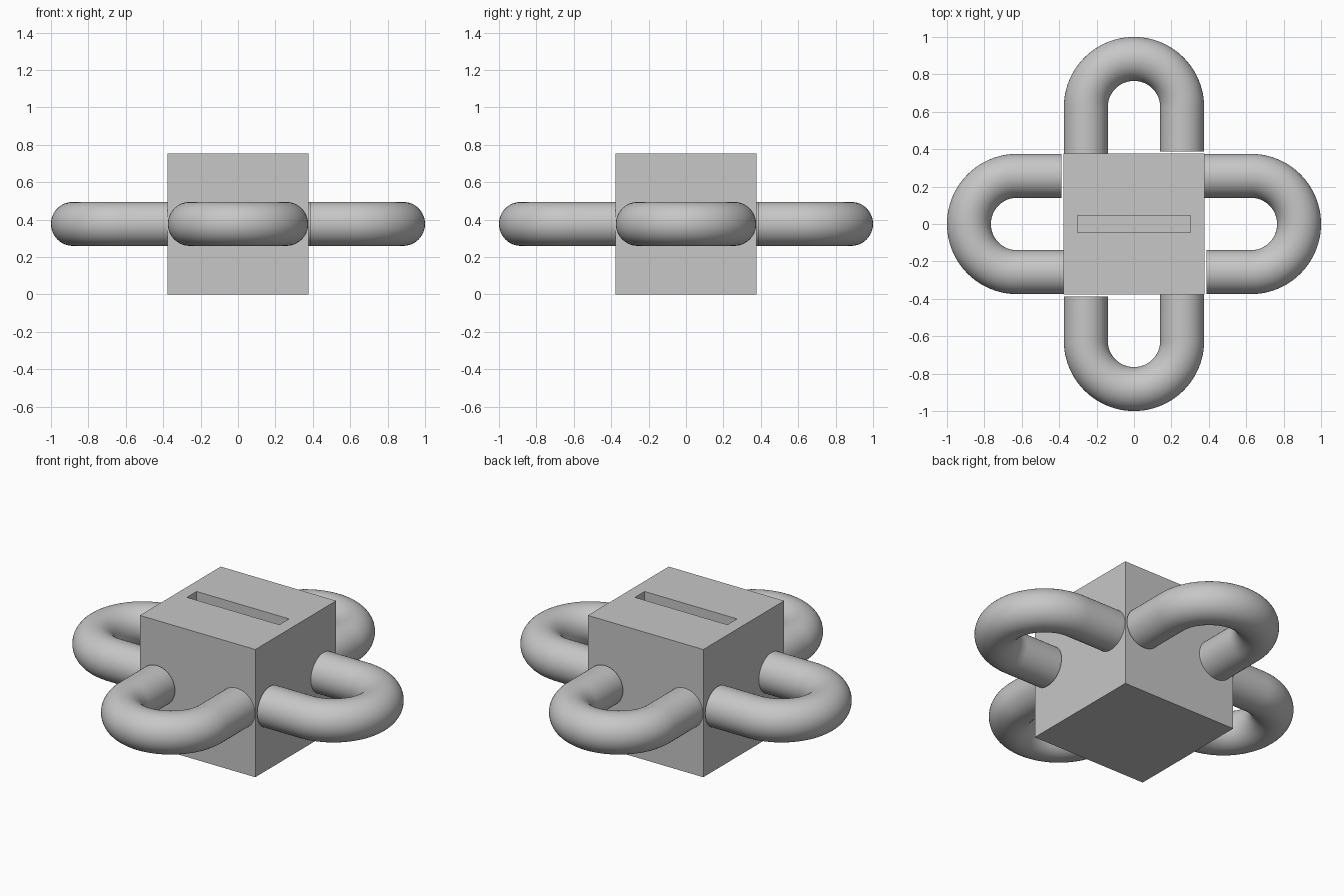
import bpy, bmesh, math
from mathutils import Matrix, Vector

HALF = 0.377          # half the cube side, also the height of the link centres
TUBE = 0.1175         # link tube radius
BEND = 0.2575         # link bend radius
BEND_Y = 0.625        # distance of the bend centre from the middle
SIDES, STEPS = 48, 48

if "Cube" in bpy.data.objects:
    bpy.data.objects.remove(bpy.data.objects["Cube"], do_unlink=True)

grey = bpy.data.materials.new("plain grey")
grey.use_nodes = True
colour = (0.57, 0.57, 0.57, 1)
grey.diffuse_color = colour
grey.node_tree.nodes["Principled BSDF"].inputs["Base Color"].default_value = colour


def finish(bm, name):
    bmesh.ops.recalc_face_normals(bm, faces=bm.faces[:])
    mesh = bpy.data.meshes.new(name)
    bm.to_mesh(mesh)
    bm.free()
    mesh.materials.append(grey)
    obj = bpy.data.objects.new(name, mesh)
    bpy.context.collection.objects.link(obj)
    return obj


# Cube body with a slot sunk into its top
bm = bmesh.new()
bmesh.ops.create_cube(bm, size=2 * HALF, matrix=Matrix.Translation((0, 0, HALF)))
top = max(bm.faces, key=lambda f: f.calc_center_median().z)
bmesh.ops.inset_individual(bm, faces=[top], thickness=0.05)
for v in top.verts:
    v.co.x = math.copysign(0.302, v.co.x)
    v.co.y = math.copysign(0.045, v.co.y)
floor = bmesh.ops.extrude_discrete_faces(bm, faces=[top])["faces"][0]
bmesh.ops.translate(bm, verts=floor.verts[:], vec=(0, 0, -0.2))
finish(bm, "cube_body")


def make_link(name, angle):
    """Half chain link: two straight legs joined by a half-circle bend."""
    # Path as (position, direction); the right leg stops just short of the cube
    path = [(Vector((BEND, HALF + 0.011, 0)), Vector((0, 1, 0)))]
    for i in range(STEPS + 1):
        a = math.pi * i / STEPS
        path.append((Vector((BEND * math.cos(a), BEND_Y + BEND * math.sin(a), 0)),
                     Vector((-math.sin(a), math.cos(a), 0))))
    path.append((Vector((-BEND, HALF + 0.001, 0)), Vector((0, -1, 0))))

    bm = bmesh.new()
    rings = []
    up = Vector((0, 0, 1))
    for p, d in path:
        side = d.cross(up)
        rings.append([bm.verts.new(p + TUBE * (side * math.cos(t) + up * math.sin(t)))
                      for t in (2 * math.pi * k / SIDES for k in range(SIDES))])
    for r, s in zip(rings, rings[1:]):
        for k in range(SIDES):
            n = (k + 1) % SIDES
            bm.faces.new((r[k], r[n], s[n], s[k]))
    bm.faces.new(rings[0])
    bm.faces.new(rings[-1])
    bm.transform(Matrix.Translation((0, 0, HALF)) @ Matrix.Rotation(angle, 4, "Z"))
    return finish(bm, name)


# One link on each side of the cube
bpy.ops.object.select_all(action="DESELECT")
for i, place in enumerate(("back", "right", "front", "left")):
    link = make_link(place + "_link", i * math.pi / 2)
    link.select_set(True)
    bpy.context.view_layer.objects.active = link
bpy.ops.object.shade_smooth_by_angle(angle=math.radians(40))
